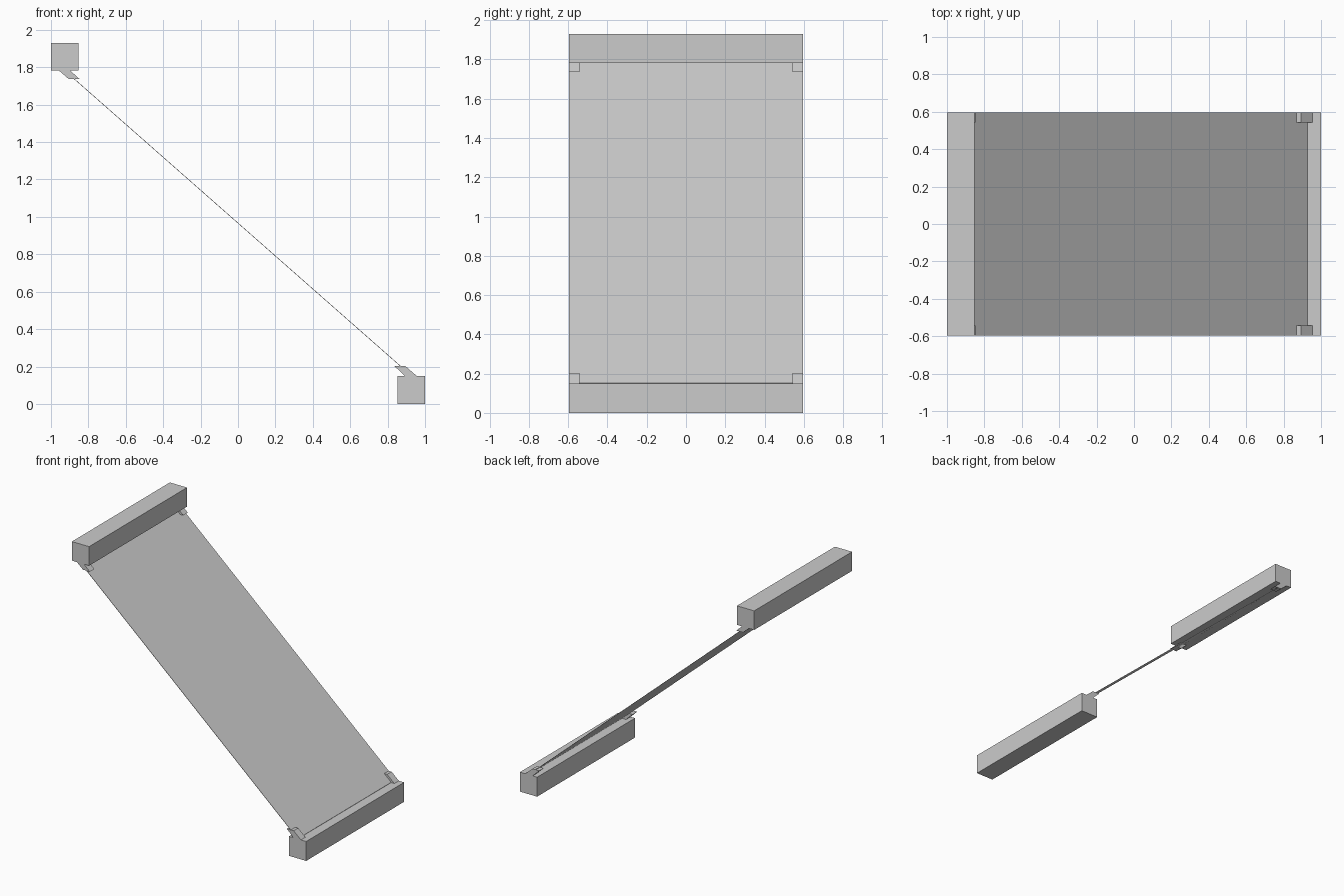
import bpy

if "Cube" in bpy.data.objects:
    bpy.data.objects.remove(bpy.data.objects["Cube"])


def extrude_profile(name, profile, y0, y1):
    """Extrude a clockwise XZ outline along y into a closed prism."""
    n = len(profile)
    verts = [(x, y, z) for y in (y0, y1) for x, z in profile]
    faces = [tuple(range(n)), tuple(reversed(range(n, 2 * n)))]
    faces += [(i, i + n, (i + 1) % n + n, (i + 1) % n) for i in range(n)]
    mesh = bpy.data.meshes.new(name)
    mesh.from_pydata(verts, [], faces)
    obj = bpy.data.objects.new(name, mesh)
    bpy.context.collection.objects.link(obj)
    return obj


def rect(x0, x1, z0, z1):
    return [(x0, z0), (x1, z0), (x1, z1), (x0, z1)]


W = 0.597      # half width
HOOK = 0.055   # width of each corner clip
T = 0.002      # half thickness of the sheet

# End bars
extrude_profile("upper_bar", rect(-1.0, -0.853, 1.782, 1.929), -W, W)
extrude_profile("lower_bar", rect(0.853, 1.0, 0.0, 0.15), -W, W)

# Thin sloping sheet
extrude_profile("sheet", [(-0.926, 1.782 - T), (0.928, 0.15 - T),
                          (0.928, 0.15 + T), (-0.926, 1.782 + T)], -W, W)

# Slanted corner clips gripping the sheet, mirrored to the other edge
clips = {
    "upper_clip": [(-0.957, 1.782), (-0.905, 1.737), (-0.847, 1.737), (-0.897, 1.782)],
    "lower_clip": [(0.891, 0.15), (0.955, 0.15), (0.893, 0.204), (0.835, 0.204)],
}
for name, profile in clips.items():
    clip = extrude_profile(name, profile, -W, -W + HOOK)
    clip.modifiers.new("mirror", 'MIRROR').use_axis = (False, True, False)
